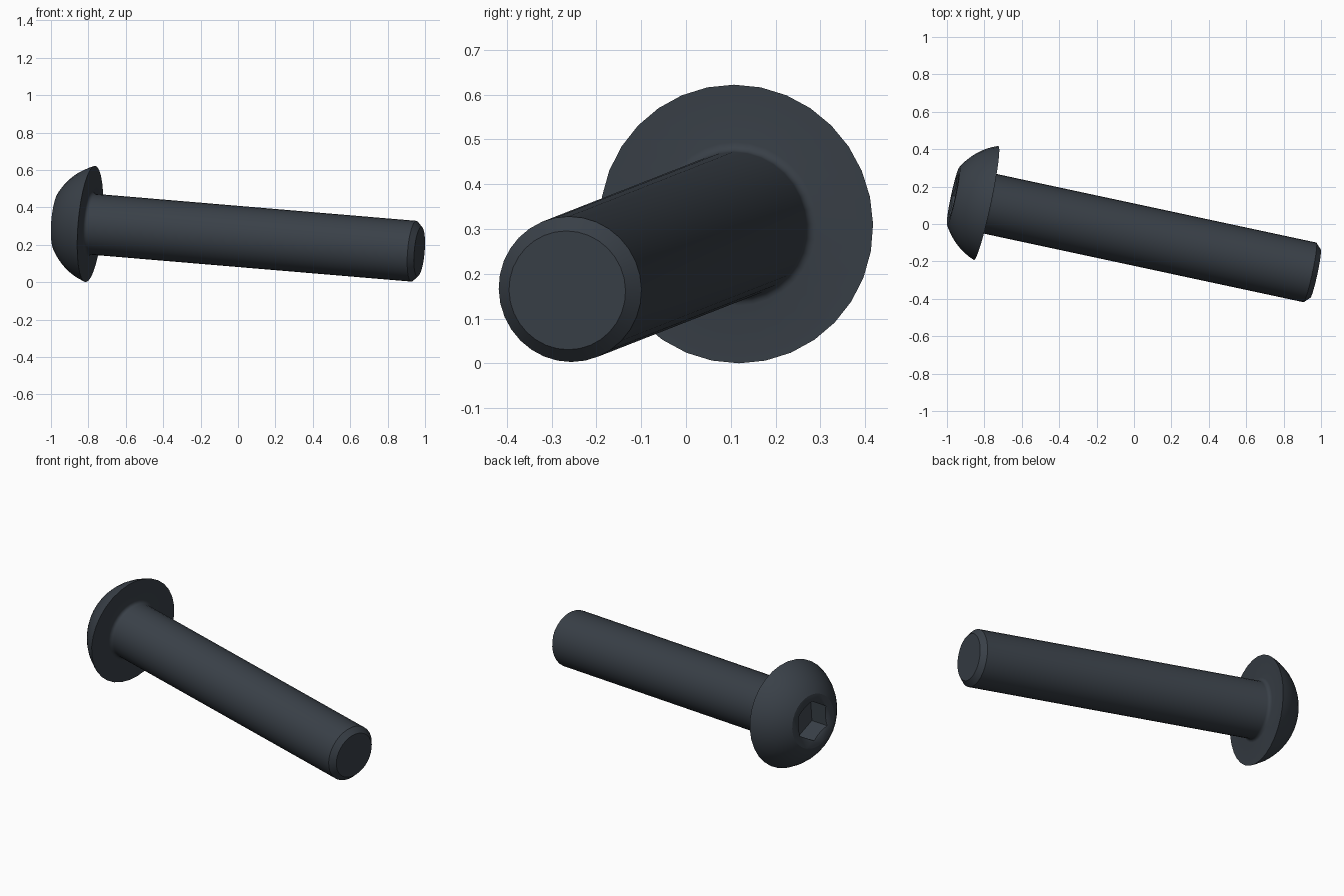
import bpy, bmesh
from math import sin, cos, pi, radians, sqrt
from mathutils import Vector

cube = bpy.data.objects.get("Cube")
if cube:
    bpy.data.objects.remove(cube)

steel = bpy.data.materials.new("dark_steel")
steel.use_nodes = True
colour = (0.041, 0.051, 0.064, 1)
steel.diffuse_color = colour
steel.node_tree.nodes["Principled BSDF"].inputs["Base Color"].default_value = colour

# Placement: centre of the head's underside and centre of the tip
base = Vector((-0.79, 0.1125, 0.311))
tip = Vector((0.97, -0.265, 0.163))
axis = tip - base
length = axis.length
HEAD_R, HEAD_H, FLAT_R = 0.312, 0.18, 0.158
SHAFT_R, TIP_R, FILLET = 0.163, 0.133, 0.02


def lathe(name, profile, sides):
    """Closed solid turned about local z from (radius, z) points."""
    bm = bmesh.new()
    rings = []
    for r, z in profile:
        angles = [pi / 2 + 2 * pi * i / sides for i in range(sides)]
        rings.append([bm.verts.new((r * cos(a), r * sin(a), z)) for a in angles])
    for a, b in zip(rings, rings[1:]):
        for i in range(sides):
            j = (i + 1) % sides
            bm.faces.new((a[i], a[j], b[j], b[i]))
    bm.faces.new(rings[0])
    bm.faces.new(rings[-1])
    bmesh.ops.recalc_face_normals(bm, faces=bm.faces)
    mesh = bpy.data.meshes.new(name)
    bm.to_mesh(mesh)
    bm.free()
    mesh.materials.append(steel)
    obj = bpy.data.objects.new(name, mesh)
    bpy.context.collection.objects.link(obj)
    obj.location = base
    obj.rotation_euler = axis.to_track_quat('Z', 'Y').to_euler()
    return obj


# Domed head: spherical arc from the flat top to the rim
drop = (HEAD_R**2 - FLAT_R**2 - HEAD_H**2) / (2 * HEAD_H)
dome_r = sqrt(HEAD_R**2 + drop**2)
profile = []
for i in range(9):
    h = HEAD_H * (1 - (i / 8) ** 1.3)
    profile.append((sqrt(dome_r**2 - (h + drop)**2), -h))

# Fillet under the head, straight shaft, chamfered tip
for i in range(5):
    a = i / 4 * pi / 2
    profile.append((SHAFT_R + FILLET * (1 - sin(a)), FILLET * (1 - cos(a))))
profile += [(SHAFT_R, length - 0.03), (TIP_R, length)]
bolt = lathe("bolt_body", profile, 32)

# Hexagonal socket with a shallow countersink
top = -HEAD_H
cutters = [
    lathe("socket_cutter", [(0.118, top - 0.1), (0.118, top + 0.125)], 6),
    lathe("countersink_cutter", [(0.138, top - 0.01), (0.1, top + 0.011)], 32),
]
bpy.context.view_layer.objects.active = bolt
for cutter in cutters:
    cutter.hide_render = True
    mod = bolt.modifiers.new("cut", 'BOOLEAN')
    mod.operation = 'DIFFERENCE'
    mod.solver = 'EXACT'
    mod.object = cutter
    bpy.ops.object.modifier_apply(modifier=mod.name)
for cutter in cutters:
    bpy.data.objects.remove(cutter)

bpy.ops.object.select_all(action='DESELECT')
bolt.select_set(True)
bpy.ops.object.shade_smooth_by_angle(angle=radians(30))
